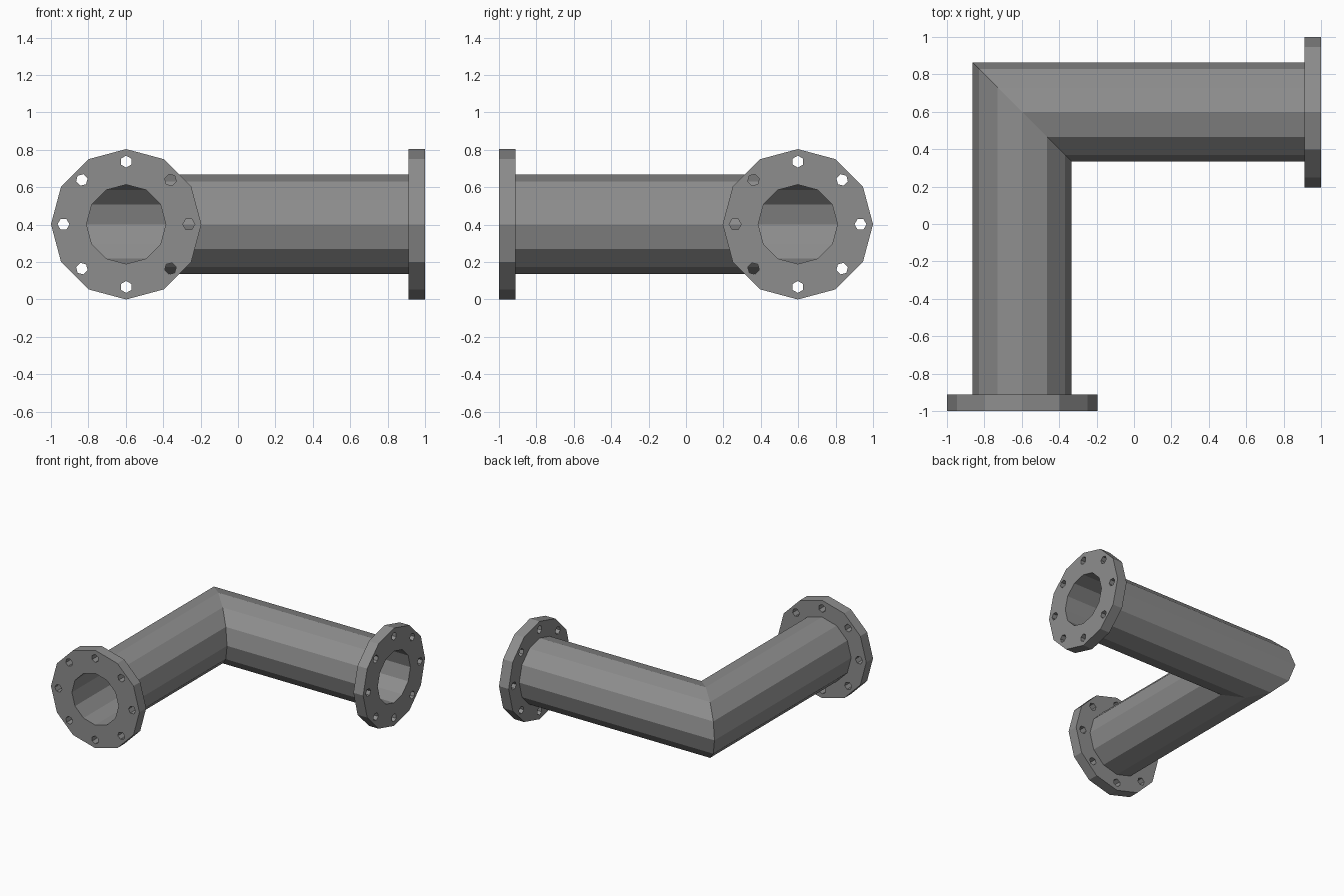
import bpy, bmesh
from math import sin, cos, pi

if "Cube" in bpy.data.objects:
    bpy.data.objects.remove(bpy.data.objects["Cube"], do_unlink=True)

SIDES = 12
AXIS = 0.598       # distance of each pipe axis from the centre
HEIGHT = 0.402     # height of the pipe axes
FLANGE, PIPE, BORE = 0.402, 0.265, 0.212
END, SEAT = 1.0, 0.912
BOLT_CIRCLE, BOLT = 0.335, 0.032

steel = bpy.data.materials.new("grey steel")
steel.use_nodes = True
grey = (0.27, 0.27, 0.27, 1)
steel.diffuse_color = grey
steel.node_tree.nodes["Principled BSDF"].inputs["Base Color"].default_value = grey


# Places across the three cross-sections: front leg, mitre, side leg
def front(u, v, d):
    return (-AXIS + u, -d, HEIGHT + v)


def mitre(u, v, d):
    return (-AXIS + u, AXIS - u, HEIGHT + v)


def side(u, v, d):
    return (d, AXIS - u, HEIGHT + v)


def circle(place, r, d=0, n=SIDES, centre=(0, 0), turn=0):
    return [place(centre[0] + r * cos(turn + 2 * pi * i / n),
                  centre[1] + r * sin(turn + 2 * pi * i / n), d) for i in range(n)]


def skin(bm, rings, closed):
    """Join rings of points; closed loops back to the first, otherwise cap the ends."""
    loops = [[bm.verts.new(p) for p in ring] for ring in rings]
    n = len(loops[0])
    for k in range(len(loops) if closed else len(loops) - 1):
        a, b = loops[k], loops[(k + 1) % len(loops)]
        for i in range(n):
            j = (i + 1) % n
            bm.faces.new((a[i], a[j], b[j], b[i]))
    if not closed:
        bm.faces.new(loops[0])
        bm.faces.new(loops[-1])


def finish(bm, name):
    bmesh.ops.recalc_face_normals(bm, faces=bm.faces[:])
    mesh = bpy.data.meshes.new(name)
    bm.to_mesh(mesh)
    bm.free()
    mesh.materials.append(steel)
    obj = bpy.data.objects.new(name, mesh)
    bpy.context.collection.objects.link(obj)
    return obj


# Hollow pipe with a mitred corner
bm = bmesh.new()
skin(bm, [circle(front, PIPE, SEAT), circle(mitre, PIPE), circle(side, PIPE, SEAT),
          circle(side, BORE, SEAT), circle(mitre, BORE), circle(front, BORE, SEAT)], True)
finish(bm, "elbow_pipe")

# Flanges with eight drilled bolt holes each
for name, place in (("front_flange", front), ("side_flange", side)):
    bm = bmesh.new()
    skin(bm, [circle(place, BORE, END), circle(place, FLANGE, END),
              circle(place, FLANGE, SEAT), circle(place, BORE, SEAT)], True)
    flange = finish(bm, name)

    bm = bmesh.new()
    for k in range(8):
        a = k * pi / 4
        hub = (BOLT_CIRCLE * cos(a), BOLT_CIRCLE * sin(a))
        skin(bm, [circle(place, BOLT, d, 6, hub, a) for d in (SEAT - 0.05, END + 0.05)], False)
    drill = finish(bm, name + "_drill")
    drill.hide_render = True

    cut = flange.modifiers.new("bolt holes", 'BOOLEAN')
    cut.operation = 'DIFFERENCE'
    cut.solver = 'EXACT'
    cut.object = drill
    bpy.context.view_layer.update()
    drilled = bpy.data.meshes.new_from_object(
        flange.evaluated_get(bpy.context.evaluated_depsgraph_get()))
    flange.modifiers.clear()
    flange.data = drilled
    bpy.data.objects.remove(drill, do_unlink=True)
